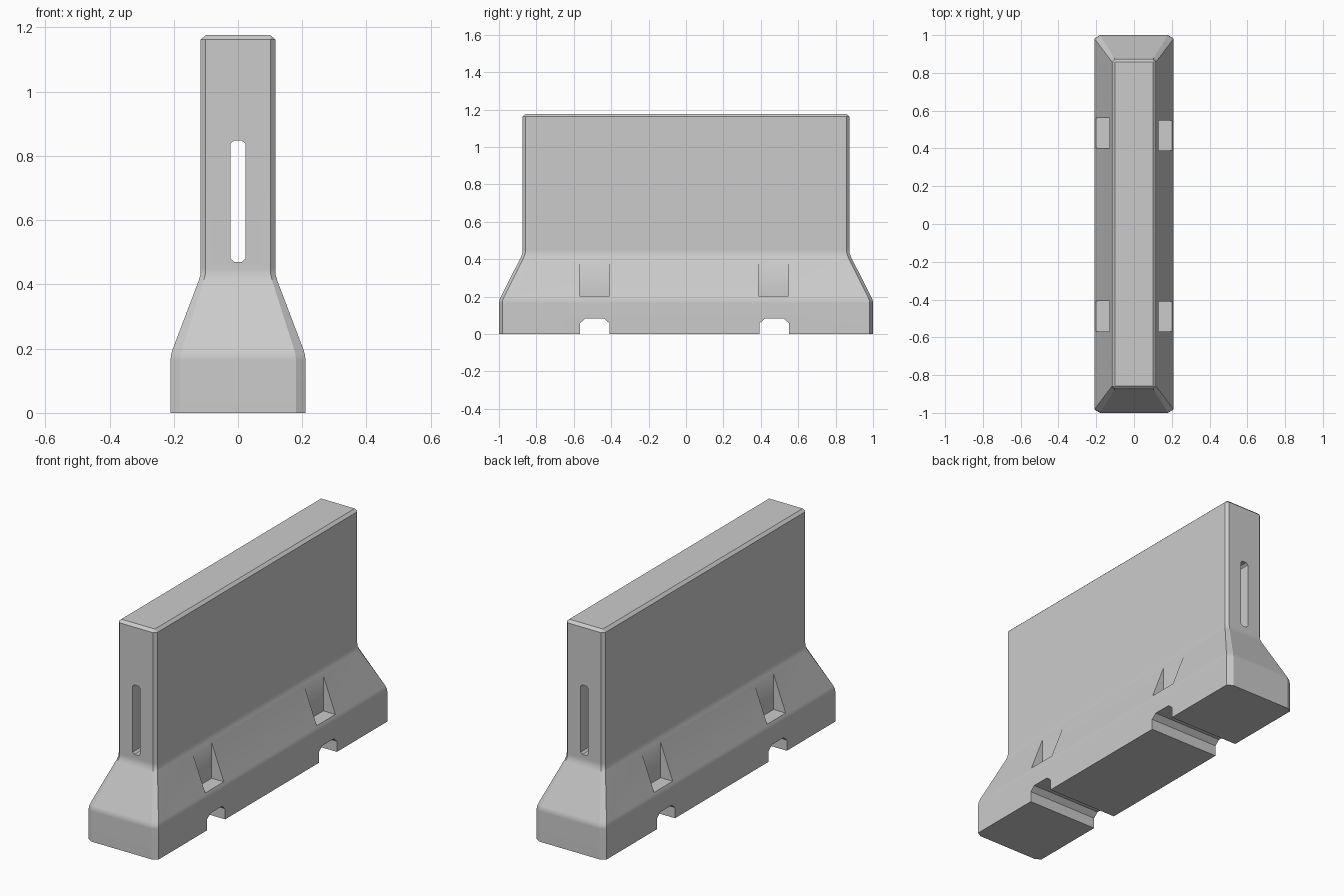
import bpy, bmesh

if "Cube" in bpy.data.objects:
    bpy.data.objects.remove(bpy.data.objects["Cube"])

def make_object(name, bm):
    bmesh.ops.recalc_face_normals(bm, faces=bm.faces)
    mesh = bpy.data.meshes.new(name)
    bm.to_mesh(mesh)
    bm.free()
    obj = bpy.data.objects.new(name, mesh)
    bpy.context.collection.objects.link(obj)
    return obj

def prism(name, points, offset):
    """Extrude a closed 3D outline along an offset."""
    bm = bmesh.new()
    face = bm.faces.new([bm.verts.new(p) for p in points])
    new = bmesh.ops.extrude_face_region(bm, geom=[face])["geom"]
    bmesh.ops.translate(bm, vec=offset, verts=[v for v in new if isinstance(v, bmesh.types.BMVert)])
    return make_object(name, bm)

def cut(target, cutter):
    mod = target.modifiers.new(cutter.name, 'BOOLEAN')
    mod.operation = 'DIFFERENCE'
    mod.solver = 'EXACT'
    mod.object = cutter
    bpy.context.view_layer.objects.active = target
    bpy.ops.object.modifier_apply(modifier=mod.name)
    bpy.data.objects.remove(cutter)

# Barrier body: stacked chamfered rectangles (z, half x, half y, corner dx, corner dy)
levels = [
    (0.00, 0.21, 1.0, 0.03, 0.018),
    (0.165, 0.21, 1.0, 0.03, 0.018),
    (0.18, 0.2085, 0.998, 0.029, 0.018),
    (0.195, 0.2045, 0.9925, 0.029, 0.018),
    (0.41, 0.123, 0.883, 0.016, 0.016),
    (0.43, 0.117, 0.875, 0.015, 0.015),
    (0.45, 0.116, 0.873, 0.015, 0.015),
    (1.162, 0.116, 0.873, 0.015, 0.015),
    (1.176, 0.101, 0.858, 0, 0),
]
bm = bmesh.new()
rings = []
for z, x, y, dx, dy in levels:
    outline = [(x, y - dy), (x - dx, y), (dx - x, y), (-x, y - dy),
               (-x, dy - y), (dx - x, -y), (x - dx, -y), (x, dy - y)]
    rings.append([bm.verts.new((px, py, z)) for px, py in outline])
for a, b in zip(rings, rings[1:]):
    for i in range(8):
        j = (i + 1) % 8
        bm.faces.new((a[i], a[j], b[j], b[i]))
bm.faces.new(rings[0])
bm.faces.new(rings[-1])
bmesh.ops.remove_doubles(bm, verts=bm.verts, dist=1e-5)
barrier = make_object("barrier", bm)

# Long slot running end to end
w, lo, hi = 0.023, 0.47, 0.848
slot = [(-w, lo + 0.01), (-0.012, lo), (0.012, lo), (w, lo + 0.01),
        (w, hi - 0.01), (0.012, hi), (-0.012, hi), (-w, hi - 0.01)]
cut(barrier, prism("slot_cutter", [(x, -1.2, z) for x, z in slot], (0, 2.4, 0)))

# Forklift notches through the foot
for y in (-0.488, 0.472):
    notch = [(-0.078, -0.1), (-0.078, 0.058), (-0.05, 0.082),
             (0.05, 0.082), (0.078, 0.058), (0.078, -0.1)]
    cut(barrier, prism("notch_cutter", [(-0.5, y + py, z) for py, z in notch], (1, 0, 0)))

# Lifting pockets in the sloped sides
for side, y in ((1, 0.468), (1, -0.49), (-1, 0.482), (-1, -0.488)):
    pocket = [(y - 0.08, 0.202), (y + 0.08, 0.202), (y + 0.08, 0.398), (y - 0.08, 0.398)]
    cut(barrier, prism("pocket_cutter", [(side * 0.129, py, z) for py, z in pocket], (side * 0.3, 0, 0)))

bpy.ops.object.select_all(action='DESELECT')
barrier.select_set(True)
bpy.context.view_layer.objects.active = barrier
bpy.ops.object.shade_smooth_by_angle(angle=0.5)
normals = barrier.modifiers.new("weighted_normals", 'WEIGHTED_NORMAL')
normals.keep_sharp = True
